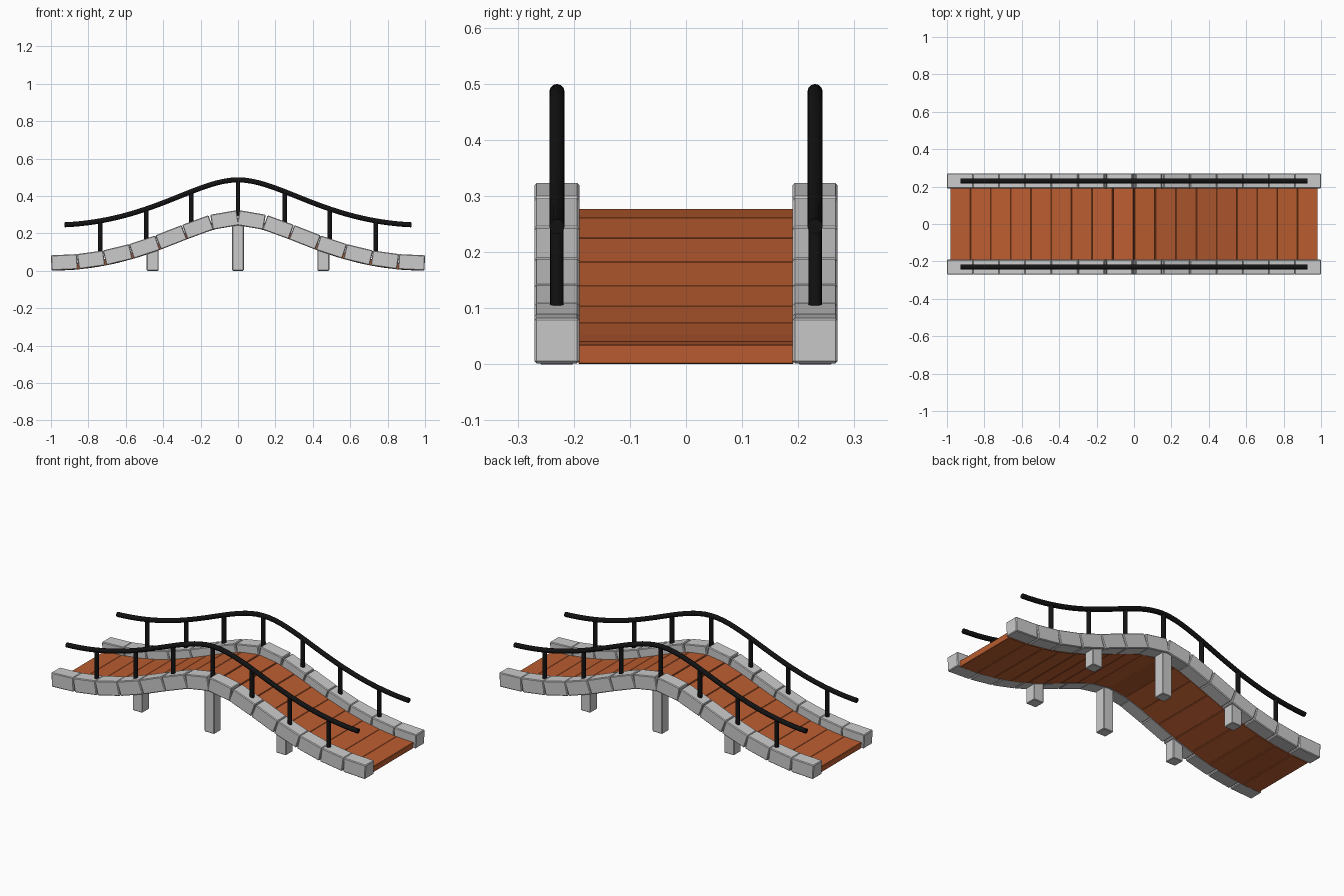
import bpy, bmesh, math
from mathutils import Matrix, Vector

if "Cube" in bpy.data.objects:
    bpy.data.objects.remove(bpy.data.objects["Cube"])

SIDE_Y = 0.23      # curb / rail centre line
RISE = 0.242       # height of the hump


def arch(x):
    """Height of the bridge profile at x (cubic Bezier, mirrored)."""
    x = min(abs(x), 1.0)
    lo, hi = 0.0, 1.0
    for _ in range(40):
        t = (lo + hi) / 2
        bx = (1-t)**3 + 3*(1-t)**2*t*0.49 + 3*(1-t)*t*t*0.233
        if bx > x:
            lo = t
        else:
            hi = t
    return RISE * (3*(1-t)*t*t + t**3)


def material(name, rgb):
    m = bpy.data.materials.new(name)
    m.diffuse_color = (*rgb, 1)
    m.use_nodes = True
    m.node_tree.nodes["Principled BSDF"].inputs["Base Color"].default_value = m.diffuse_color
    return m


def finish(bm, name, mat=None):
    me = bpy.data.meshes.new(name)
    bm.to_mesh(me)
    bm.free()
    ob = bpy.data.objects.new(name, me)
    bpy.context.collection.objects.link(ob)
    if mat:
        me.materials.append(mat)
    return ob


def add_box(bm, centre, size, angle=0.0, bevel=0.0):
    """Box tilted about y, with small bevelled edges."""
    mat = (Matrix.Translation(centre) @ Matrix.Rotation(angle, 4, 'Y')
           @ Matrix.Diagonal((*size, 1)))
    verts = bmesh.ops.create_cube(bm, size=1, matrix=mat)['verts']
    if bevel:
        edges = list({e for v in verts for e in v.link_edges})
        bmesh.ops.bevel(bm, geom=edges, offset=bevel, segments=1,
                        affect='EDGES', profile=0.5)


def add_row(bm, half, count, y, base, width, height, gap, bevel):
    """Row of boxes laid end to end along the arch."""
    step = 2 * half / count
    for i in range(count):
        x0 = -half + i * step
        x1 = x0 + step
        a = Vector((x0, y, arch(x0) + base))
        b = Vector((x1, y, arch(x1) + base))
        d = b - a
        add_box(bm, (a + b) / 2, (d.length - gap, width, height),
                -math.atan2(d.z, d.x), bevel)


wood = material("wood", (0.50, 0.11, 0.03))
iron = material("iron", (0.006, 0.006, 0.006))

# Wooden deck planks
bm = bmesh.new()
add_row(bm, 0.982, 18, 0, 0.0175, 0.384, 0.035, 0.001, 0.002)
finish(bm, "deck_planks", wood)

for side, y in (("front", -SIDE_Y), ("back", SIDE_Y)):
    # Stone curb
    bm = bmesh.new()
    add_row(bm, 1.0, 14, y, 0.042, 0.08, 0.081, 0.003, 0.004)
    finish(bm, side + "_curb_stones")

    # Support pillars
    bm = bmesh.new()
    for x in (-0.457, 0, 0.457):
        h = arch(x) + 0.03
        add_box(bm, (x, y, h / 2), (0.062, 0.062, h), 0, 0.003)
    finish(bm, side + "_pillars")

    # Railing posts
    bm = bmesh.new()
    for x in (-0.737, -0.49, -0.25, 0, 0.25, 0.49, 0.737):
        z0, z1 = arch(x) + 0.05, arch(x) + 0.244
        bmesh.ops.create_cone(bm, cap_ends=True, segments=16,
                              radius1=0.012, radius2=0.012, depth=z1 - z0,
                              matrix=Matrix.Translation((x, y, (z0 + z1) / 2)))
    for f in bm.faces:
        f.smooth = len(f.verts) == 4
    for e in bm.edges:
        e.smooth = all(f.smooth for f in e.link_faces)
    finish(bm, side + "_rail_posts", iron)

    # Handrail following the arch
    cu = bpy.data.curves.new(side + "_handrail", 'CURVE')
    cu.dimensions = '3D'
    cu.bevel_depth = 0.0135
    cu.bevel_resolution = 4
    cu.use_fill_caps = True
    n = 49
    sp = cu.splines.new('POLY')
    sp.points.add(n - 1)
    for i, p in enumerate(sp.points):
        x = -0.927 + 1.854 * i / (n - 1)
        p.co = (x, y, arch(x) + 0.244, 1)
    sp.use_smooth = True
    cu.materials.append(iron)
    ob = bpy.data.objects.new(side + "_handrail", cu)
    bpy.context.collection.objects.link(ob)
